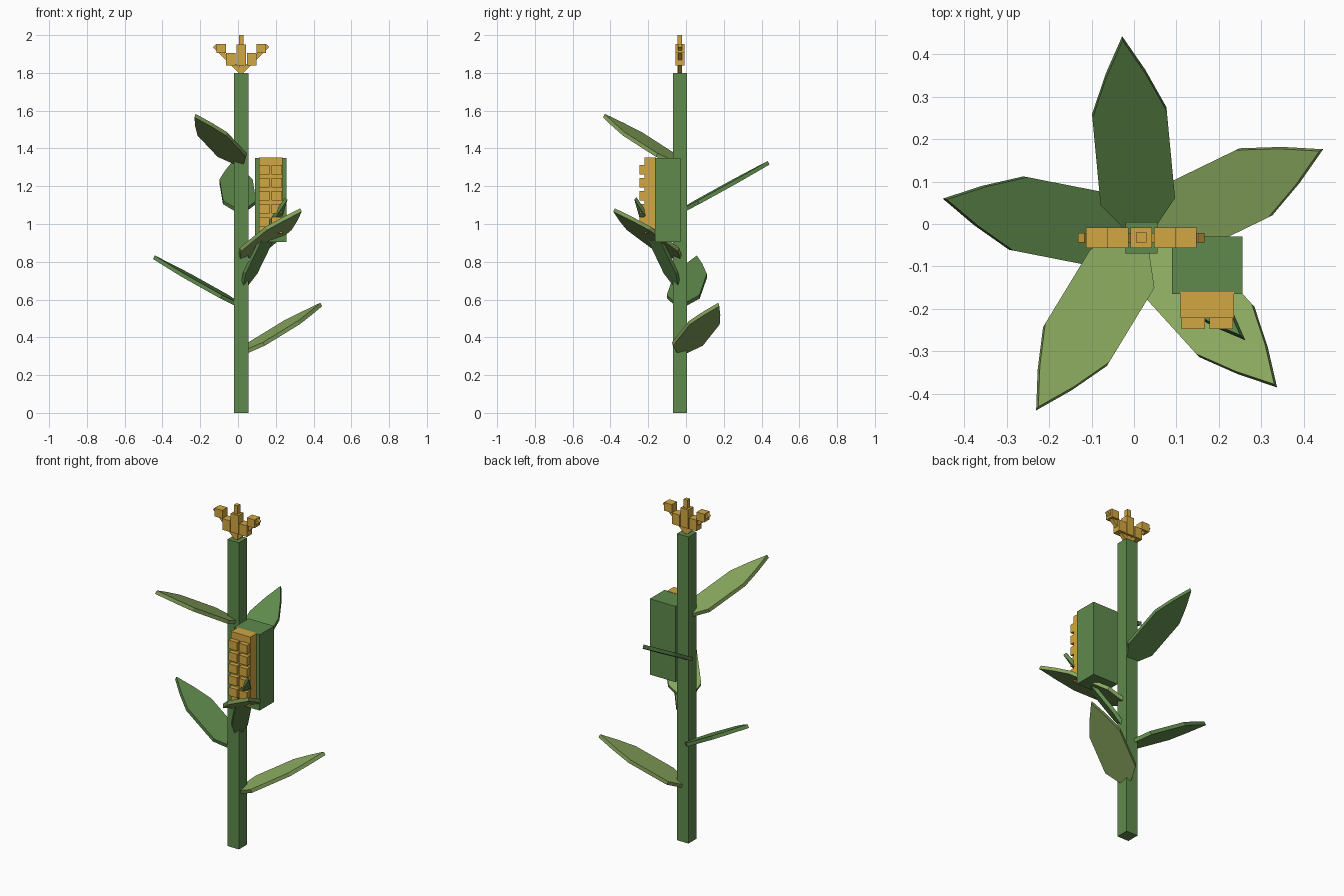
import bpy, bmesh, math
from mathutils import Matrix, Vector

if "Cube" in bpy.data.objects:
    bpy.data.objects.remove(bpy.data.objects["Cube"])


def material(name, rgb):
    m = bpy.data.materials.new(name)
    m.diffuse_color = (*rgb, 1)
    m.use_nodes = True
    m.node_tree.nodes["Principled BSDF"].inputs["Base Color"].default_value = m.diffuse_color
    return m


GREEN = material("stalk green", (0.114, 0.254, 0.072))
OLIVE = material("olive green", (0.25, 0.39, 0.113))
GOLD = material("corn gold", (0.64, 0.385, 0.053))


def finish(name, bm, mat):
    bmesh.ops.recalc_face_normals(bm, faces=bm.faces[:])
    mesh = bpy.data.meshes.new(name)
    bm.to_mesh(mesh)
    bm.free()
    mesh.materials.append(mat)
    obj = bpy.data.objects.new(name, mesh)
    bpy.context.collection.objects.link(obj)
    return obj


def add_box(bm, lo, hi):
    lo, hi = Vector(lo), Vector(hi)
    size = hi - lo
    bmesh.ops.create_cube(bm, size=1, matrix=Matrix.Translation((lo + hi) / 2)
                          @ Matrix.Diagonal((*size, 1)))


def box(name, lo, hi, mat):
    bm = bmesh.new()
    add_box(bm, lo, hi)
    return finish(name, bm, mat)


CX, CY = 0.017, -0.032   # stalk axis

# Half outline of a leaf: distance along the blade, half width
OUTLINE = [(0.017, 0.03), (0.097, 0.088), (0.331, 0.088), (0.436, 0.047)]
TIP = 0.532


def leaf(name, z, angle, tilt, mat, length=1.0, width=1.0, thick=0.021):
    bm = bmesh.new()
    pts = [(s, -w) for s, w in OUTLINE] + [(TIP, 0)]
    pts += [(s, w) for s, w in reversed(OUTLINE)]
    face = bm.faces.new([bm.verts.new((s * length, w * width, 0)) for s, w in pts])
    ext = bmesh.ops.extrude_face_region(bm, geom=[face], use_keep_orig=True)
    moved = [v for v in ext["geom"] if isinstance(v, bmesh.types.BMVert)]
    bmesh.ops.translate(bm, verts=moved, vec=(0, 0, -thick))
    bm.transform(Matrix.Translation((CX, CY, z))
                 @ Matrix.Rotation(math.radians(angle), 4, 'Z')
                 @ Matrix.Rotation(-math.radians(tilt), 4, 'Y'))
    return finish(name, bm, mat)


# Stalk
box("stalk", (-0.02, -0.07, 0), (0.055, 0.005, 1.8), GREEN)

# Leaves spiralling up the stalk, alternating in colour
for i, angle in enumerate((25.9, 168.9, -47.8, 95.4, 238.7)):
    leaf(f"leaf_{i + 1}", 0.327 + 0.25 * i, angle, 28.8, GREEN if i % 2 else OLIVE)

# Narrow steep leaf that carries the ear
leaf("ear_leaf", 0.662, -44.6, 55.7, GREEN, length=1.09, width=0.5)

# Ear: husk, cob and two columns of kernels
box("husk", (0.09, -0.165, 0.905), (0.256, -0.03, 1.35), GREEN)
box("cob", (0.11, -0.221, 0.95), (0.235, -0.16, 1.352), GOLD)
bm = bmesh.new()
for row in range(5):
    top = 1.312 - 0.069 * row
    for x in (0.112, 0.178):
        add_box(bm, (x, -0.247, top - 0.05), (x + 0.055, -0.215, top))
finish("kernels", bm, GOLD)

# Tassel: upright spike and two mirrored slanting spikes with blocks
box("tassel_spike", (CX - 0.012, CY - 0.012, 1.8), (CX + 0.012, CY + 0.012, 2.0), GOLD)
box("tassel_middle", (CX - 0.025, CY - 0.024, 1.84), (CX + 0.025, CY + 0.024, 1.95), GOLD)
for side, label in ((-1, "left"), (1, "right")):
    bm = bmesh.new()
    for a, b, z0, z1 in ((0.03, 0.08, 1.84, 1.905), (0.08, 0.13, 1.905, 1.953)):
        xs = sorted((CX + side * a, CX + side * b))
        add_box(bm, (xs[0], CY - 0.024, z0), (xs[1], CY + 0.024, z1))
    finish(f"tassel_blocks_{label}", bm, GOLD)
    bm = bmesh.new()
    add_box(bm, (-0.011, -0.011, 0), (0.011, 0.011, 0.2))
    bm.transform(Matrix.Translation((CX, CY, 1.803))
                 @ Matrix.Rotation(side * math.radians(45), 4, 'Y'))
    finish(f"tassel_branch_{label}", bm, GOLD)
